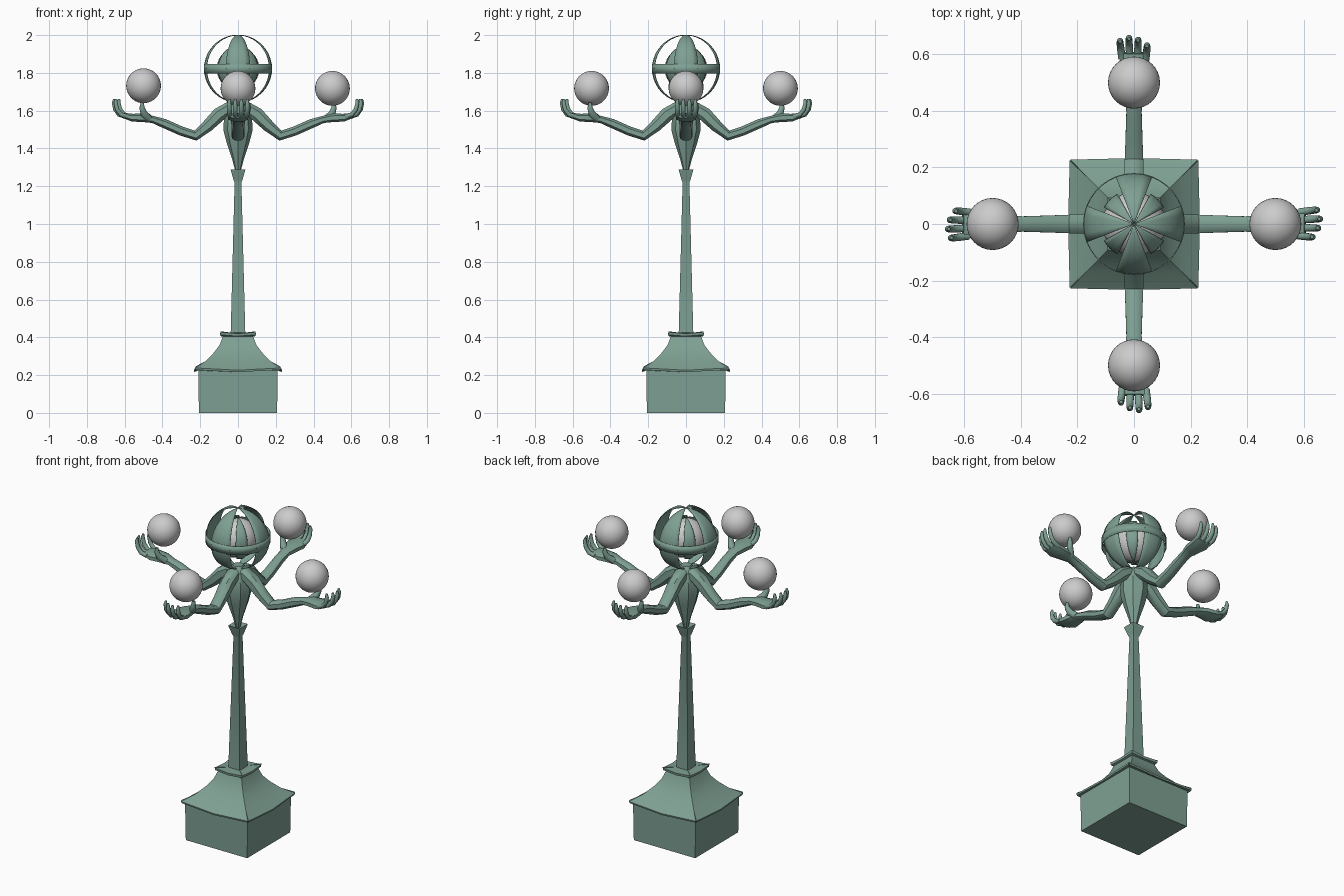
import bpy, bmesh
from math import sin, cos, pi, radians
from mathutils import Vector, Matrix

if "Cube" in bpy.data.objects:
    bpy.data.objects.remove(bpy.data.objects["Cube"])

green = bpy.data.materials.new("patina_green")
green.diffuse_color = (0.21, 0.35, 0.29, 1)
green.use_nodes = True
green.node_tree.nodes["Principled BSDF"].inputs["Base Color"].default_value = green.diffuse_color


def finish(bm, name, mat=green, angle=35):
    bmesh.ops.recalc_face_normals(bm, faces=bm.faces)
    me = bpy.data.meshes.new(name)
    bm.to_mesh(me)
    bm.free()
    ob = bpy.data.objects.new(name, me)
    bpy.context.collection.objects.link(ob)
    if mat:
        me.materials.append(mat)
    bpy.ops.object.select_all(action='DESELECT')
    ob.select_set(True)
    bpy.context.view_layer.objects.active = ob
    bpy.ops.object.shade_smooth_by_angle(angle=radians(angle))
    return ob


def skin(bm, rings):
    """Bridge rings of points and cap both ends."""
    vs = [[bm.verts.new(p) for p in r] for r in rings]
    n = len(vs[0])
    for a, b in zip(vs, vs[1:]):
        for i in range(n):
            j = (i + 1) % n
            bm.faces.new((a[i], a[j], b[j], b[i]))
    bm.faces.new(vs[0][::-1])
    bm.faces.new(vs[-1])


def square_ring(h, z, bulge=0.0, dip=0.0):
    pts = []
    for k in range(4):
        m = Matrix.Rotation(k * pi / 2, 3, 'Z')
        pts.append(m @ Vector((h, -h, z)))
        for t in (-0.5, 0, 0.5):
            f = 1 - 4 * t * t * 0.6 if t else 1
            pts.append(m @ Vector((h * (1 + bulge * f), 2 * t * h, z - dip * f)))
    return pts


def tube(bm, secs, n, power=1.0):
    """Sections (x, y, z, half width, half height) along a path in the xz plane."""
    P = [Vector(s[:3]) for s in secs]
    rings = []
    for i, s in enumerate(secs):
        t = (P[min(i + 1, len(P) - 1)] - P[max(i - 1, 0)]).normalized()
        side = Vector((0, 1, 0))
        side = (side - t * side.dot(t)).normalized()
        up = t.cross(side)
        ring = []
        for k in range(n):
            a = 2 * pi * (k + 0.5) / n
            c, d = cos(a), sin(a)
            c = abs(c) ** power * (1 if c > 0 else -1)
            d = abs(d) ** power * (1 if d > 0 else -1)
            ring.append(P[i] + side * c * s[3] + up * d * s[4])
        rings.append(ring)
    skin(bm, rings)


def ball(name, loc, r, mat=None):
    bm = bmesh.new()
    bmesh.ops.create_uvsphere(bm, u_segments=32, v_segments=20, radius=r,
                              matrix=Matrix.Translation(loc))
    return finish(bm, name, mat, 60)


# square plinth with curved roof and eaves
bm = bmesh.new()
skin(bm, [square_ring(*s) for s in (
    (0.207, 0.0), (0.21, 0.225), (0.222, 0.236, 0.04, 0.02), (0.224, 0.246, 0.04, 0.02),
    (0.17, 0.275), (0.125, 0.322), (0.097, 0.36), (0.08, 0.405),
    (0.09, 0.418, 0.03, 0.012), (0.092, 0.432, 0.03, 0.012), (0.04, 0.425))])
finish(bm, "plinth")

# tapering square post with flared collar
bm = bmesh.new()
skin(bm, [square_ring(*s) for s in (
    (0.039, 0.41), (0.018, 1.22), (0.024, 1.235), (0.039, 1.288), (0.01, 1.275))])
finish(bm, "post")

# tapered torso
bm = bmesh.new()
rings = []
for r, z in ((0.012, 1.27), (0.03, 1.34), (0.06, 1.43), (0.078, 1.50),
             (0.074, 1.56), (0.06, 1.62), (0.03, 1.655)):
    rings.append([(r * cos(k * pi / 4), r * sin(k * pi / 4), z) for k in range(8)])
skin(bm, rings)
finish(bm, "torso")

# four arms with cupped hands, each holding a globe
arm = [(0.0, 0, 1.605, .036, .03), (0.05, 0, 1.612, .04, .036), (0.10, 0, 1.58, .04, .04),
       (0.16, 0, 1.52, .037, .034), (0.225, 0, 1.468, .035, .029), (0.30, 0, 1.492, .032, .026),
       (0.39, 0, 1.532, .029, .026), (0.45, 0, 1.553, .03, .02), (0.50, 0, 1.562, .046, .024),
       (0.56, 0, 1.563, .056, .022), (0.605, 0, 1.574, .05, .014)]
fingers = ((0.047, 0.0), (0.017, 0.01), (-0.014, 0.004), (-0.044, -0.016))
for side, turn, lift in (("right", 0, 0), ("back", 1, 0), ("left", 2, 0.014), ("front", 3, 0)):
    M = Matrix.Rotation(turn * pi / 2, 4, 'Z')
    bm = bmesh.new()
    tube(bm, arm, 8, 0.8)
    bm.transform(M)
    finish(bm, side + "_arm", angle=40)
    bm = bmesh.new()
    for y, d in fingers:
        tube(bm, [(0.585 + d, y * .9, 1.568, .014, .013), (0.62 + d, y, 1.580, .014, .013),
                  (0.64 + d, y * 1.05, 1.607, .013, .012), (0.648 + d, y * 1.05, 1.642, .011, .011),
                  (0.645 + d, y * 1.03, 1.662, .006, .006)], 8)
    tube(bm, [(0.475, 0.02, 1.56, .022, .022), (0.498, 0.045, 1.585, .018, .02),
              (0.508, 0.056, 1.615, .014, .015), (0.507, 0.056, 1.642, .009, .009)], 8)
    bm.transform(M)
    finish(bm, side + "_fingers", angle=50)
    ball(side + "_globe", M @ Vector((0.5, 0, 1.718 + lift)), 0.092)

# top lamp: grey core wrapped by two layers of gores
C = Vector((0, 0, 1.822))
ball("lamp_core", C, 0.113)


def gores(name, r, half, offset, rows=20, cols=4):
    bm = bmesh.new()
    for k in range(4):
        az = offset + k * pi / 2
        grid = []
        for i in range(rows + 1):
            th = 0.01 + (pi - 0.02) * i / rows
            grid.append([bm.verts.new(C + r * Vector((
                sin(th) * cos(az + half * (2 * j / cols - 1)),
                sin(th) * sin(az + half * (2 * j / cols - 1)), cos(th))))
                for j in range(cols + 1)])
        for a, b in zip(grid, grid[1:]):
            for j in range(cols):
                bm.faces.new((a[j], b[j], b[j + 1], a[j + 1]))
    ob = finish(bm, name)
    s = ob.modifiers.new("thickness", 'SOLIDIFY')
    s.thickness = 0.004
    return ob


gores("inner_gores", 0.122, radians(16), pi / 4)
gores("outer_gores", 0.18, radians(21), 0)

# equator band
bm = bmesh.new()
bmesh.ops.create_cone(bm, cap_ends=False, segments=48, radius1=0.18, radius2=0.18,
                      depth=0.052, matrix=Matrix.Translation(C))
band = finish(bm, "equator_band")
band.modifiers.new("thickness", 'SOLIDIFY').thickness = 0.004
